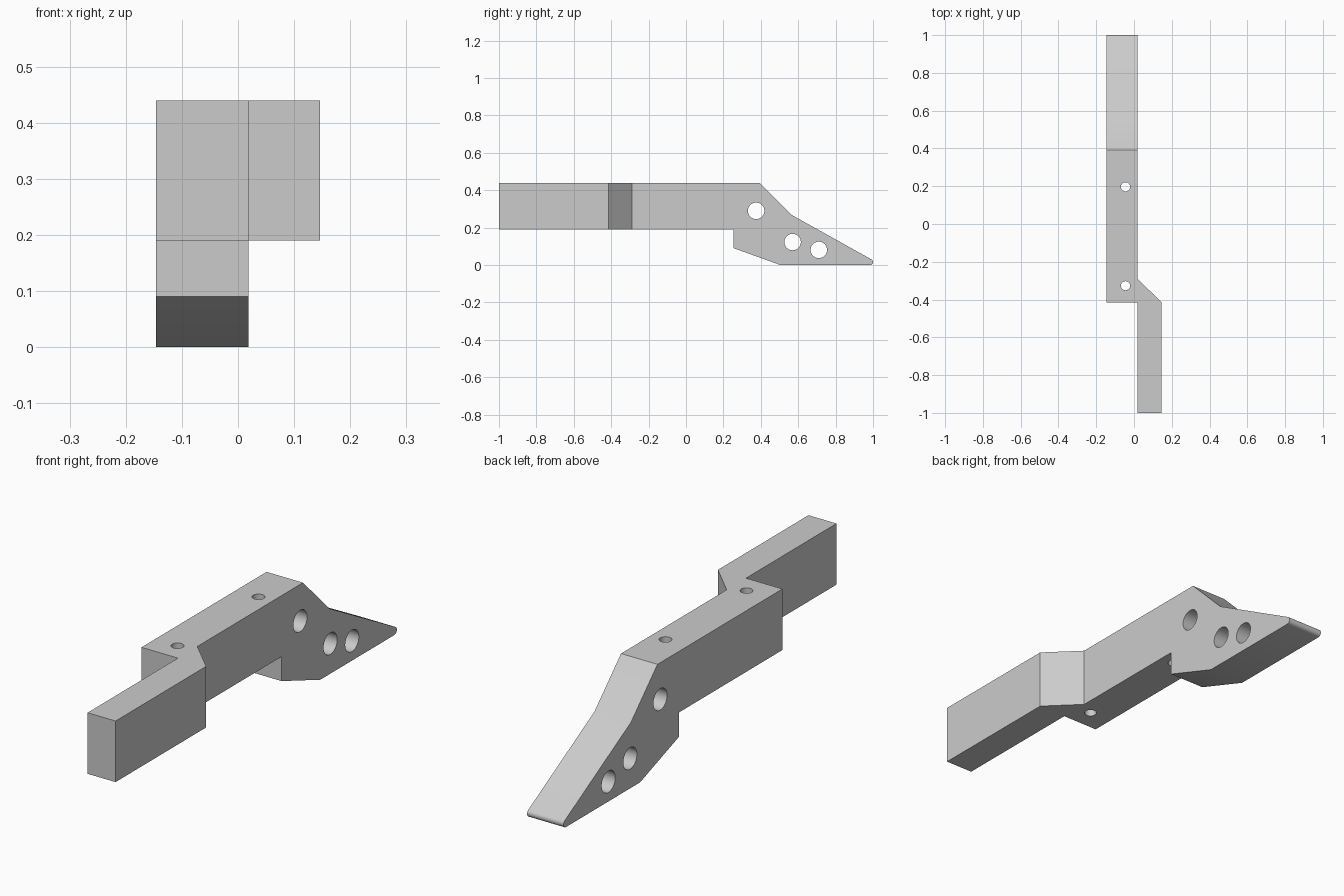
import bpy, bmesh, math
from mathutils import Matrix, Vector

cube = bpy.data.objects.get("Cube")
if cube:
    bpy.data.objects.remove(cube, do_unlink=True)

grey = bpy.data.materials.new("plain_grey")
grey.use_nodes = True
colour = (0.6, 0.6, 0.6, 1)
grey.diffuse_color = colour
grey.node_tree.nodes["Principled BSDF"].inputs["Base Color"].default_value = colour


def add_object(name, bm):
    bmesh.ops.recalc_face_normals(bm, faces=bm.faces)
    mesh = bpy.data.meshes.new(name)
    bm.to_mesh(mesh)
    bm.free()
    mesh.materials.append(grey)
    obj = bpy.data.objects.new(name, mesh)
    bpy.context.collection.objects.link(obj)
    return obj


def prism(name, points, extrude):
    bm = bmesh.new()
    face = bm.faces.new([bm.verts.new(p) for p in points])
    new = bmesh.ops.extrude_face_region(bm, geom=[face])["geom"]
    verts = [v for v in new if isinstance(v, bmesh.types.BMVert)]
    bmesh.ops.translate(bm, verts=verts, vec=Vector(extrude))
    return add_object(name, bm)


def cylinder(name, centre, radius, axis):
    bm = bmesh.new()
    turn = Matrix.Rotation(math.pi / 2, 4, "Y") if axis == "X" else Matrix()
    bmesh.ops.create_cone(bm, cap_ends=True, segments=48, radius1=radius, radius2=radius,
                          depth=2, matrix=Matrix.Translation(centre) @ turn)
    return add_object(name, bm)


def boolean(target, tool, operation):
    mod = target.modifiers.new(tool.name, "BOOLEAN")
    mod.operation = operation
    mod.solver = "EXACT"
    mod.object = tool
    bpy.context.view_layer.objects.active = target
    bpy.ops.object.modifier_apply(modifier=mod.name)
    bpy.data.objects.remove(tool, do_unlink=True)


# Plan outline: main bar with the offset arm joined by a diagonal shoulder
left, mid, right = -0.146, 0.019, 0.146
plan = [(left, 1.1), (left, -0.415), (mid, -0.415), (mid, -1), (right, -1),
        (right, -0.415), (mid, -0.29), (mid, 1.1)]
bracket = prism("offset_bracket", [(x, y, -0.1) for x, y in plan], (0, 0, 0.8))

# Side outline: level bar, sloping nose with a rounded tip, and stepped foot
tip_r = 0.016
tip = [(1 - tip_r + tip_r * math.cos(a), tip_r + tip_r * math.sin(a))
       for a in (math.radians(-90 + 15 * i) for i in range(11))]
side = [(-1.1, 0.19), (0.255, 0.19), (0.255, 0.09), (0.505, 0)] + tip
side += [(0.565, 0.268), (0.393, 0.44), (-1.1, 0.44)]
boolean(bracket, prism("side_outline", [(-0.5, y, z) for y, z in side], (1, 0, 0)), "INTERSECT")

# Cross holes through the nose
for y, z in [(0.375, 0.29), (0.57, 0.123), (0.71, 0.081)]:
    boolean(bracket, cylinder("cross_hole", (0, y, z), 0.044, "X"), "DIFFERENCE")

# Upright holes through the bar
for y in (-0.327, 0.197):
    boolean(bracket, cylinder("upright_hole", (-0.045, y, 0.3), 0.024, "Z"), "DIFFERENCE")

# Smooth the bores and the tip, keep the edges crisp
bracket.select_set(True)
bpy.context.view_layer.objects.active = bracket
bpy.ops.object.shade_smooth_by_angle(angle=math.radians(20))
